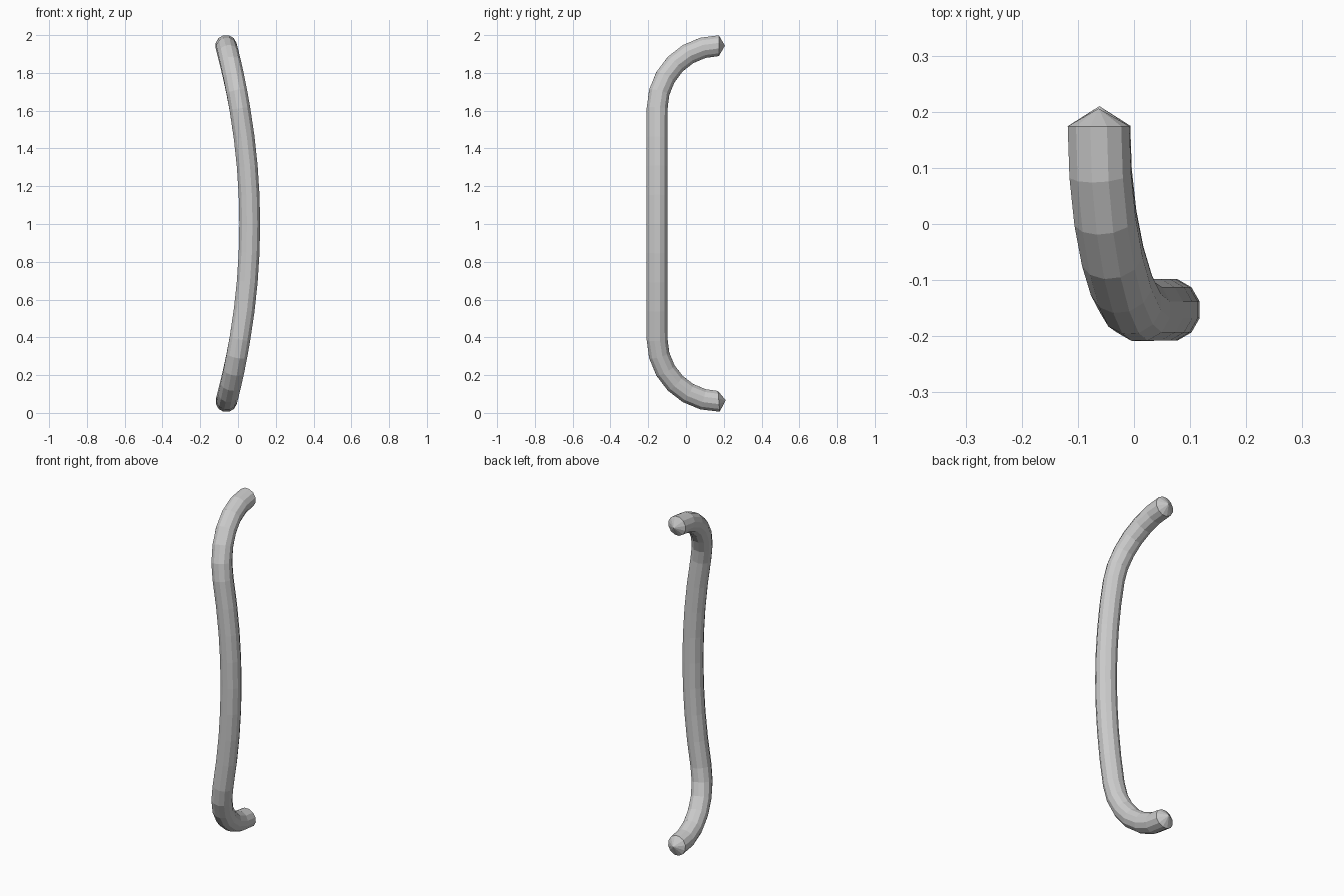
import bpy, bmesh
from math import sin, cos, pi, radians
from mathutils import Vector

if "Cube" in bpy.data.objects:
    bpy.data.objects.remove(bpy.data.objects["Cube"])

SIDES, R = 12, 0.057
Y_BAR, Y_END = -0.153, 0.174
Z_LOW, Z_HIGH = 0.061, 1.944      # centre heights of the two ends
Z_A, Z_B = 0.39, 1.61             # straight stretch of the grip


def bow(z):
    """Sideways bow of the grip: furthest right at mid height."""
    return 0.062 - 0.124 * ((z - 1.0) / 0.94) ** 2


# Centre line: lower quarter bend, straight grip, upper quarter bend
yz = []
for i in range(7):
    a = radians(15 * i)
    yz.append((Y_END - (Y_END - Y_BAR) * sin(a), Z_A - (Z_A - Z_LOW) * cos(a)))
for i in range(1, 8):
    yz.append((Y_BAR, Z_A + (Z_B - Z_A) * i / 8))
for i in range(7):
    a = radians(90 - 15 * i)
    yz.append((Y_END - (Y_END - Y_BAR) * sin(a), Z_B + (Z_HIGH - Z_B) * cos(a)))
path = [Vector((bow(z), y, z)) for y, z in yz]

# Sweep a twelve-sided ring along the centre line
bm = bmesh.new()
rings = []
last = len(path) - 1
for i, p in enumerate(path):
    if i == 0:
        t = Vector((0, -1, -0.08))
    elif i == last:
        t = Vector((0, 1, 0))
    else:
        t = path[i + 1] - path[i - 1]
    t.normalize()
    side = Vector((1, 0, 0))
    side = (side - t * side.dot(t)).normalized()
    up = t.cross(side)
    ring = []
    for k in range(SIDES):
        a = 2 * pi * (k + 0.5) / SIDES
        ring.append(bm.verts.new(p + R * (cos(a) * side + sin(a) * up)))
    rings.append(ring)
for a, b in zip(rings, rings[1:]):
    for k in range(SIDES):
        n = (k + 1) % SIDES
        bm.faces.new((a[k], a[n], b[n], b[k]))

# Pointed caps on both ends
for ring, centre, tip in ((rings[0], path[0], Vector((0, 0.036, 0.006))),
                          (rings[-1], path[-1], Vector((0, 0.032, 0)))):
    apex = bm.verts.new(centre + tip)
    for k in range(SIDES):
        bm.faces.new((ring[k], ring[(k + 1) % SIDES], apex))
bmesh.ops.recalc_face_normals(bm, faces=bm.faces)

mesh = bpy.data.meshes.new("door_handle")
bm.to_mesh(mesh)
bm.free()
bpy.context.collection.objects.link(bpy.data.objects.new("door_handle", mesh))
